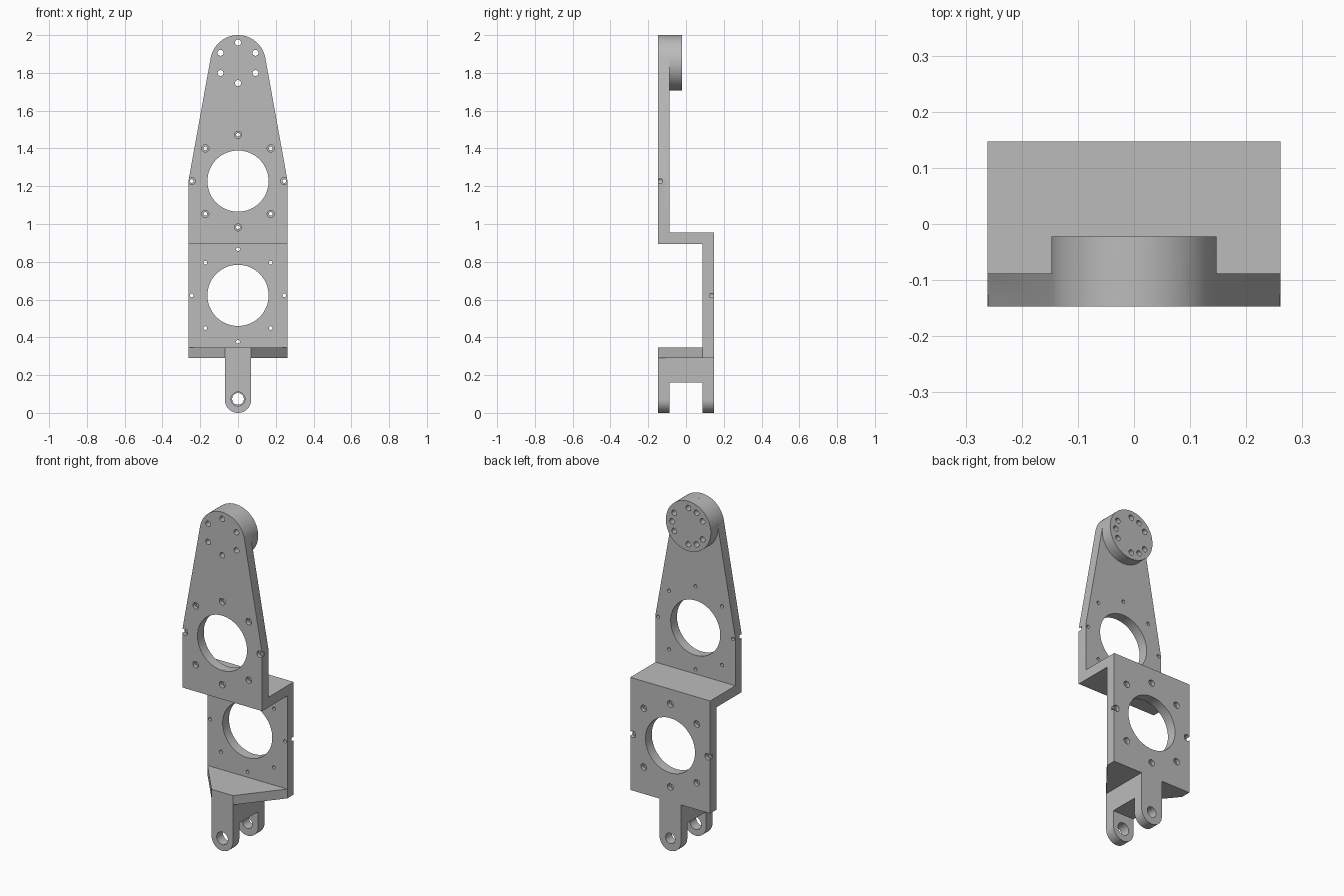
import bpy, bmesh, math
from mathutils import Vector

if "Cube" in bpy.data.objects:
    bpy.data.objects.remove(bpy.data.objects["Cube"])

metal = bpy.data.materials.new("light grey metal")
metal.diffuse_color = (0.5, 0.5, 0.5, 1)
metal.use_nodes = True
metal.node_tree.nodes["Principled BSDF"].inputs["Base Color"].default_value = metal.diffuse_color

HALF_W, HALF_D, WALL = 0.261, 0.147, 0.059
IN = HALF_D - WALL            # inner face of front and back walls


def prism(name, pts, a, b, axis="y"):
    """Extrude a 2D outline (x,z) along y, or (x,y) along z."""
    bm = bmesh.new()
    place = (lambda p, t: (p[0], t, p[1])) if axis == "y" else (lambda p, t: (p[0], p[1], t))
    face = bm.faces.new([bm.verts.new(place(p, a)) for p in pts])
    out = bmesh.ops.extrude_face_region(bm, geom=[face])
    move = Vector((0, b - a, 0)) if axis == "y" else Vector((0, 0, b - a))
    bmesh.ops.translate(bm, vec=move, verts=[v for v in out["geom"] if isinstance(v, bmesh.types.BMVert)])
    bmesh.ops.recalc_face_normals(bm, faces=bm.faces)
    mesh = bpy.data.meshes.new(name)
    bm.to_mesh(mesh)
    bm.free()
    mesh.materials.append(metal)
    ob = bpy.data.objects.new(name, mesh)
    bpy.context.collection.objects.link(ob)
    return ob


def arc(cx, cz, r, a0, a1, n):
    return [(cx + r * math.cos(a0 + (a1 - a0) * i / n),
             cz + r * math.sin(a0 + (a1 - a0) * i / n)) for i in range(n + 1)]


def circle(cx, cz, r, n=24):
    return arc(cx, cz, r, 0, 2 * math.pi, n)[:-1]


def rect(x0, z0, x1, z1):
    return [(x0, z0), (x1, z0), (x1, z1), (x0, z1)]


def combine(target, other, op):
    """Apply a boolean and discard the helper."""
    mod = target.modifiers.new(op, "BOOLEAN")
    mod.operation, mod.solver, mod.object = op, "EXACT", other
    bpy.context.view_layer.objects.active = target
    bpy.ops.object.modifier_apply(modifier=mod.name)
    bpy.data.objects.remove(other)


def hole(cx, cz, r, y0=-0.3, y1=0.3, n=24):
    combine(body, prism("hole_cutter", circle(cx, cz, r, n), y0, y1), "DIFFERENCE")


# Upper plate: straight sides, then a taper tangent to the round head
HEAD_Z, HEAD_R, KNEE_Z = 1.853, 0.147, 1.235
dx, dz = HALF_W, KNEE_Z - HEAD_Z
tangent = math.atan2(dz, dx) + math.acos(HEAD_R / math.hypot(dx, dz))
outline = [(-HALF_W, 0.895), (HALF_W, 0.895), (HALF_W, KNEE_Z)]
outline += arc(0, HEAD_Z, HEAD_R, tangent, math.pi - tangent, 36)
outline += [(-HALF_W, KNEE_Z)]
body = prism("bracket_arm", outline, -HALF_D, -IN)

# Round boss, middle step, lower plate
combine(body, prism("boss", circle(0, HEAD_Z, HEAD_R, 72), -0.12, -0.022), "UNION")
combine(body, prism("step", rect(-HALF_W, 0.895, HALF_W, 0.955), -HALF_D, HALF_D), "UNION")
combine(body, prism("lower_plate", rect(-HALF_W, 0.29, HALF_W, 0.955), IN, HALF_D), "UNION")

# Tapered shelf narrowing to the fork
shelf = [(-HALF_W, HALF_D), (-HALF_W, IN), (-0.07, -HALF_D),
         (0.07, -HALF_D), (HALF_W, IN), (HALF_W, HALF_D)]
combine(body, prism("shelf", shelf, 0.29, 0.345, "z"), "UNION")

# Fork with two rounded lugs
fork = [(0.07, 0.345), (-0.07, 0.345)] + arc(0, 0.07, 0.07, math.pi, 2 * math.pi, 24)
combine(body, prism("fork", fork, -HALF_D, HALF_D), "UNION")
combine(body, prism("fork_gap", rect(-0.2, -0.1, 0.2, 0.16), -IN, IN), "DIFFERENCE")
hole(0, 0.074, 0.037, -0.3, 0, 32)
hole(0, 0.074, 0.031, 0, 0.3, 32)

# Large openings, each with a ring of eight counterbored screw holes
for cz, side in ((1.227, -1), (0.622, 1)):
    y0, y1 = sorted((0, side * 0.3))
    hole(0, cz, 0.162, y0, y1, 64)
    c0, c1 = sorted((side * 0.126, side * 0.3))
    for i in range(8):
        a = i * math.pi / 4
        x, z = 0.245 * math.cos(a), cz + 0.245 * math.sin(a)
        hole(x, z, 0.010, y0, y1, 16)
        hole(x, z, 0.019, c0, c1)

# Boss holes: six through, three blind from the back
for i in range(6):
    a = math.radians(30 + 60 * i)
    hole(0.107 * math.cos(a), HEAD_Z + 0.107 * math.sin(a), 0.016, -0.3, 0.05)
for i in range(3):
    a = math.radians(120 * i)
    hole(0.107 * math.cos(a), HEAD_Z + 0.107 * math.sin(a), 0.016, -0.07, 0.05)

# Smooth the curved walls, keep the edges sharp
bpy.ops.object.select_all(action="DESELECT")
body.select_set(True)
bpy.context.view_layer.objects.active = body
bpy.ops.object.shade_smooth_by_angle(angle=math.radians(30))
